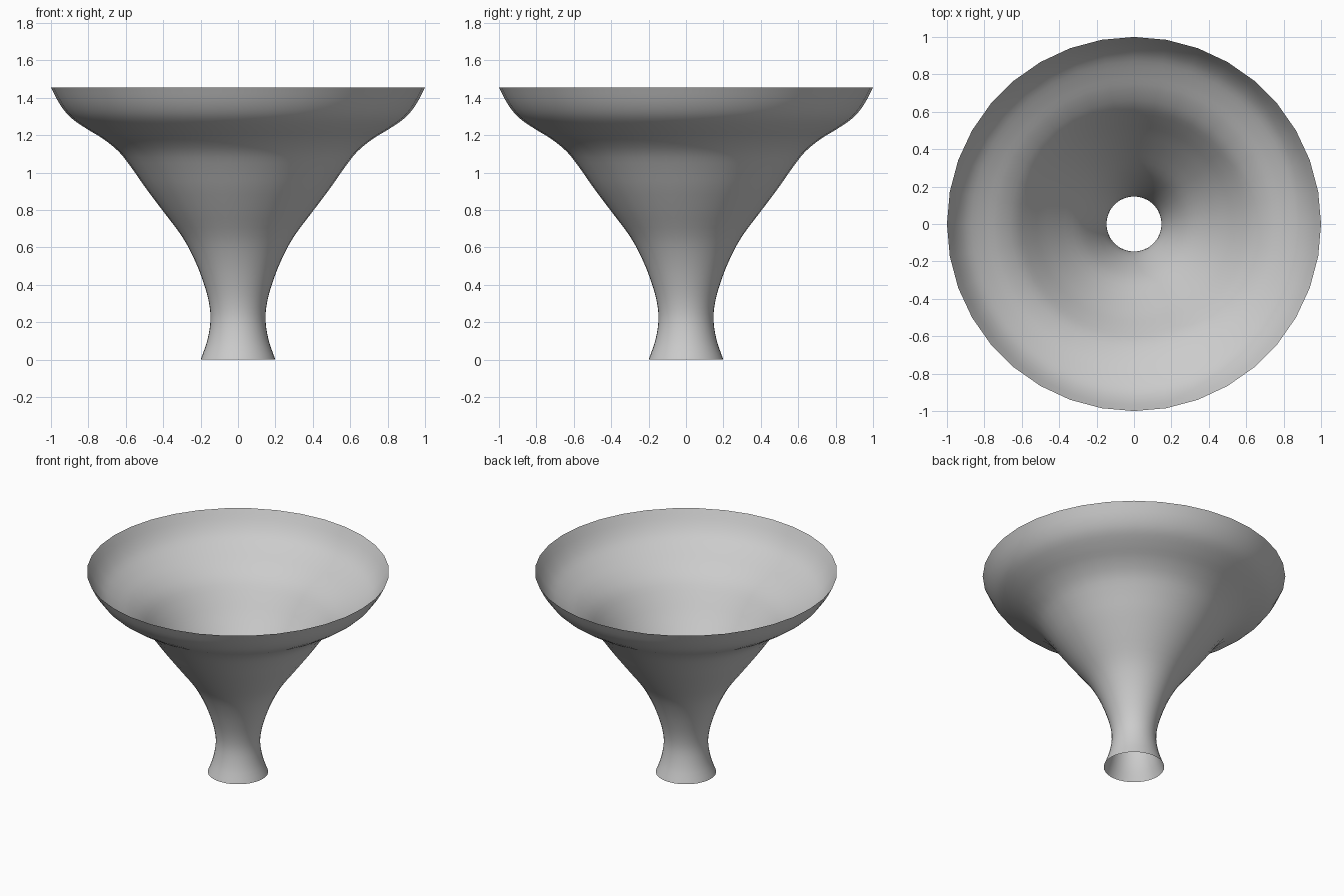
import bpy, bmesh, math

if "Cube" in bpy.data.objects:
    bpy.data.objects.remove(bpy.data.objects["Cube"])

SIDES = 36
STEPS = 3

# Profile (radius, height) from foot to rim
profile = [(0.20, 0.0), (0.165, 0.1), (0.147, 0.21), (0.156, 0.31), (0.187, 0.42),
           (0.235, 0.54), (0.30, 0.66), (0.405, 0.80), (0.495, 0.92), (0.565, 1.02),
           (0.635, 1.11), (0.72, 1.18), (0.81, 1.235), (0.895, 1.295),
           (0.952, 1.365), (1.0, 1.455)]


def smooth_path(pts, steps):
    """Catmull-Rom curve through the points."""
    def mirror(a, b):
        return (2 * a[0] - b[0], 2 * a[1] - b[1])
    ext = [mirror(pts[0], pts[1])] + pts + [mirror(pts[-1], pts[-2])]
    out = []
    for a, b, c, d in zip(ext, ext[1:], ext[2:], ext[3:]):
        for s in range(steps):
            t = s / steps
            out.append(tuple(0.5 * (2 * q + (r - p) * t + (2 * p - 5 * q + 4 * r - u) * t**2
                                    + (3 * q - p - 3 * r + u) * t**3)
                             for p, q, r, u in zip(a, b, c, d)))
    return out + [pts[-1]]


# Open flared funnel, lathed around z
bm = bmesh.new()
rings = [[bm.verts.new((r * math.cos(2 * math.pi * i / SIDES),
                        r * math.sin(2 * math.pi * i / SIDES), z)) for i in range(SIDES)]
         for r, z in smooth_path(profile, STEPS)]
for lo, hi in zip(rings, rings[1:]):
    for i in range(SIDES):
        j = (i + 1) % SIDES
        bm.faces.new((lo[i], lo[j], hi[j], hi[i])).smooth = True
mesh = bpy.data.meshes.new("funnel")
bm.to_mesh(mesh)
bm.free()
bpy.context.collection.objects.link(bpy.data.objects.new("funnel", mesh))
